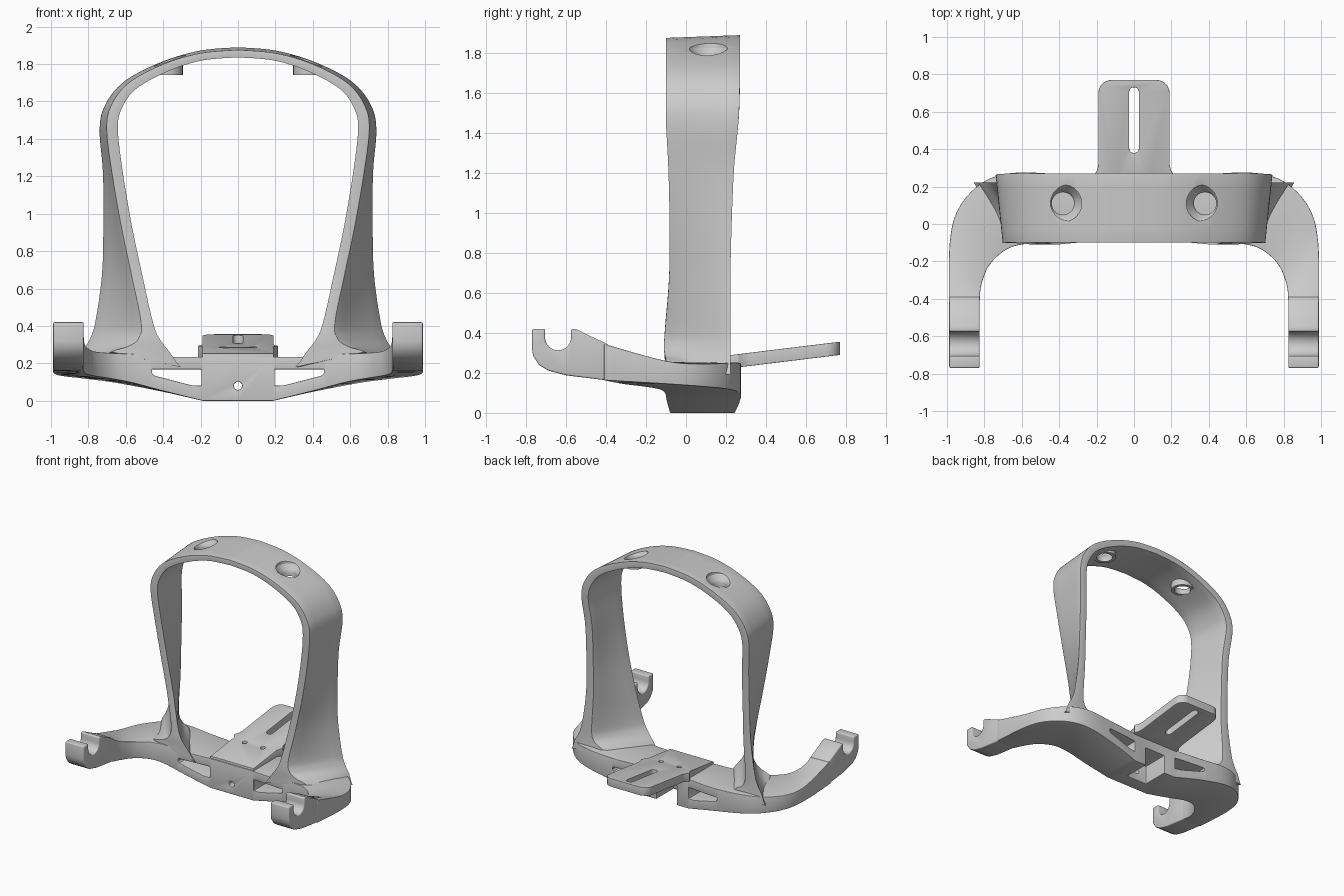
import bpy, bmesh, math
from mathutils import Vector

if "Cube" in bpy.data.objects:
    bpy.data.objects.remove(bpy.data.objects["Cube"])


def make(name, verts, faces):
    me = bpy.data.meshes.new(name)
    bm = bmesh.new()
    vs = [bm.verts.new(v) for v in verts]
    for f in faces:
        bm.faces.new([vs[i] for i in f])
    bmesh.ops.recalc_face_normals(bm, faces=bm.faces)
    bm.to_mesh(me)
    bm.free()
    ob = bpy.data.objects.new(name, me)
    bpy.context.collection.objects.link(ob)
    return ob


def loft(name, rings):
    n, m = len(rings[0]), len(rings)
    faces = [(i * n + j, i * n + (j + 1) % n, (i + 1) * n + (j + 1) % n, (i + 1) * n + j)
             for i in range(m - 1) for j in range(n)]
    faces += [tuple(range(n)), tuple(range((m - 1) * n, m * n))]
    return make(name, [p for r in rings for p in r], faces)


def prism(name, outline, lo, hi, place):
    return loft(name, [[place(u, v, w) for u, v in outline] for w in (lo, hi)])


def arc(cx, cy, r, a0, a1, n=10):
    return [(cx + r * math.cos(math.radians(a0 + (a1 - a0) * i / n)),
             cy + r * math.sin(math.radians(a0 + (a1 - a0) * i / n))) for i in range(n + 1)]


def circle(cx, cy, r, n=32):
    return arc(cx, cy, r, 0, 360, n)[:-1]


def smooth_path(pts, n=6):
    """Catmull-Rom through rows of numbers."""
    out = []
    for i in range(len(pts) - 1):
        a, b = pts[max(i - 1, 0)], pts[i]
        c, d = pts[i + 1], pts[min(i + 2, len(pts) - 1)]
        for k in range(n):
            t = k / n
            out.append([.5 * (2 * q + (r - p) * t + (2 * p - 5 * q + 4 * r - s) * t * t
                              + (3 * q - p - 3 * r + s) * t ** 3) for p, q, r, s in zip(a, b, c, d)])
    return out + [list(pts[-1])]


def mirror_rings(rings):
    return [[(-x, y, z) for x, y, z in r] for r in rings[:0:-1]] + rings


def finish(ob, cutters=(), bevel=0.0):
    for c in cutters:
        c.hide_render = True
        mod = ob.modifiers.new("cut", 'BOOLEAN')
        mod.operation, mod.solver, mod.object = 'DIFFERENCE', 'EXACT', c
    if bevel:
        mod = ob.modifiers.new("round", 'BEVEL')
        mod.width, mod.segments = bevel, 3
        mod.limit_method, mod.angle_limit = 'ANGLE', math.radians(40)
    dg = bpy.context.evaluated_depsgraph_get()
    me = bpy.data.meshes.new_from_object(ob.evaluated_get(dg))
    ob.modifiers.clear()
    ob.data = me
    bpy.ops.object.select_all(action='DESELECT')
    ob.select_set(True)
    bpy.context.view_layer.objects.active = ob
    bpy.ops.object.shade_smooth_by_angle(angle=math.radians(35))


def flat(x, y, w):
    return (x, y, w)


def along_y(x, z, w):
    return (x, w, z)


# Hoop: front x,z / back x,z / front and back thickness / front and back y
half = [
    (0, 1.856, 0, 1.866, .04, .048, -.1, .27),
    (.2, 1.838, .2, 1.848, .04, .048, -.1, .27),
    (.39, 1.779, .40, 1.788, .045, .05, -.1, .27),
    (.565, 1.683, .585, 1.69, .05, .055, -.1, .27),
    (.65, 1.57, .68, 1.575, .058, .06, -.1, .268),
    (.672, 1.45, .71, 1.45, .06, .06, -.1, .262),
    (.645, 1.22, .692, 1.22, .058, .06, -.088, .24),
    (.595, .93, .69, .93, .056, .06, -.082, .228),
    (.54, .67, .695, .67, .056, .065, -.085, .222),
    (.487, .42, .72, .42, .062, .085, -.105, .222),
    (.477, .33, .73, .33, .115, .12, -.11, .222),
    (.48, .27, .73, .27, .24, .2, -.105, .222),
    (.49, .22, .72, .22, .38, .28, -.1, .222)]
path = smooth_path(half)
rings = []
for i, p in enumerate(path):
    a, b = path[max(i - 1, 0)], path[min(i + 1, len(path) - 1)]
    ends = []
    for k, t, y in ((0, p[4], p[6]), (2, p[5], p[7])):
        tan = Vector((b[k] - a[k], b[k + 1] - a[k + 1])).normalized()
        if i == 0:
            tan = Vector((1, 0))
        nx, nz = -tan.y * t / 2, tan.x * t / 2
        ends.append((Vector((p[k] + nx, y, p[k + 1] + nz)), Vector((p[k] - nx, y, p[k + 1] - nz))))
    (fo, fi), (bo, bi) = ends
    steps = [j / 5 for j in range(6)]
    rings.append([tuple(fo.lerp(bo, s)) for s in steps] + [tuple(bi.lerp(fi, s)) for s in steps])
hoop = loft("hoop", mirror_rings(rings))

# Bored, countersunk bosses under the hoop top
bores = []
for s in (-1, 1):
    lathe = [(.06, 1.6), (.06, 1.775), (.068, 1.79), (.1, 1.825), (.1, 2.0)]
    bores.append(loft("bore_cutter", [[(x, y, z) for x, y in circle(.38 * s, .11, r)] for r, z in lathe]))
    boss = prism("boss", circle(.38 * s, .11, .085), 0, 1,
                 lambda x, y, w: (x, y, 1.742 if w == 0 else 1.776 - .45 * (abs(x) - .38)))
    finish(boss, bores[-1:])
finish(hoop, bores, .009)

# Base with curved arms: inner x,y / outer x,y / bottom z / inner and outer top z
arm = [
    (.19, -.08, .19, .245, 0, .235, .235),
    (.40, -.095, .42, .268, .052, .235, .235),
    (.57, -.105, .66, .272, .097, .25, .25),
    (.68, -.135, .82, .215, .118, .255, .25),
    (.77, -.215, .94, .08, .132, .265, .245),
    (.815, -.32, .985, -.10, .145, .295, .26),
    (.825, -.41, .99, -.41, .163, .345, .345)]
rows = [(0, -.08, 0, .245, 0, .235, .235)] + smooth_path(arm, 5)
rings = [[(a, b, zb), (a, b, zi), (c, d, zo), (c, d, zb)] for a, b, c, d, zb, zi, zo in rows]
base = loft("base", mirror_rings(rings))

# Windows, bolt hole and underside notch in the base
window = [(.195, .08), (.25, .083), (.45, .135), (.46, .148), (.46, .168), (.195, .168)]
cuts = [prism("window_cutter", [(s * x, z) for x, z in window], -.5, .5, along_y) for s in (-1, 1)]
cuts.append(prism("bolt_cutter", circle(0, .08, .022, 20), -.5, .5, along_y))
cuts.append(prism("notch_cutter", [(-.09, -.1), (.09, -.1), (.09, .15), (-.09, .15)], .03, .5, along_y))
finish(base, cuts, .012)


# Sloping rear plate with slot and two screw holes
def sloped(x, y, w):
    return (x, y, .262 + .122 * y + w)


right = [(.19, -.075), (.19, .22), (.215, .262), (.198, .285), (.19, .32)] + arc(.12, .70, .07, 0, 90, 8)
plate = prism("rear_plate", right + [(-x, y) for x, y in right[::-1]], -.066, 0, sloped)
cuts = [prism("slot_cutter", arc(0, .705, .026, 0, 180) + arc(0, .405, .026, 180, 360), -.2, .2, sloped)]
cuts += [prism("screw_cutter", circle(s * .08, .2, .018, 20), -.04, .2, sloped) for s in (-1, 1)]
finish(plate, cuts, .008)

# Open hooks at the arm tips
hook = [(-.39, .162), (-.60, .188), (-.69, .212), (-.735, .24), (-.765, .285), (-.77, .32), (-.77, .42),
        (-.705, .42)] + arc(-.64, .378, .065, 180, 360, 16) + [(-.575, .42), (-.55, .42), (-.47, .38), (-.39, .343)]
for s in (-1, 1):
    finish(prism("arm_hook", hook, .825, .988, lambda y, z, w: (s * w, y, z)), (), .008)

# Remove the cutters, already applied
for ob in list(bpy.data.objects):
    if ob.name.split(".")[0].endswith("_cutter"):
        bpy.data.objects.remove(ob, do_unlink=True)
